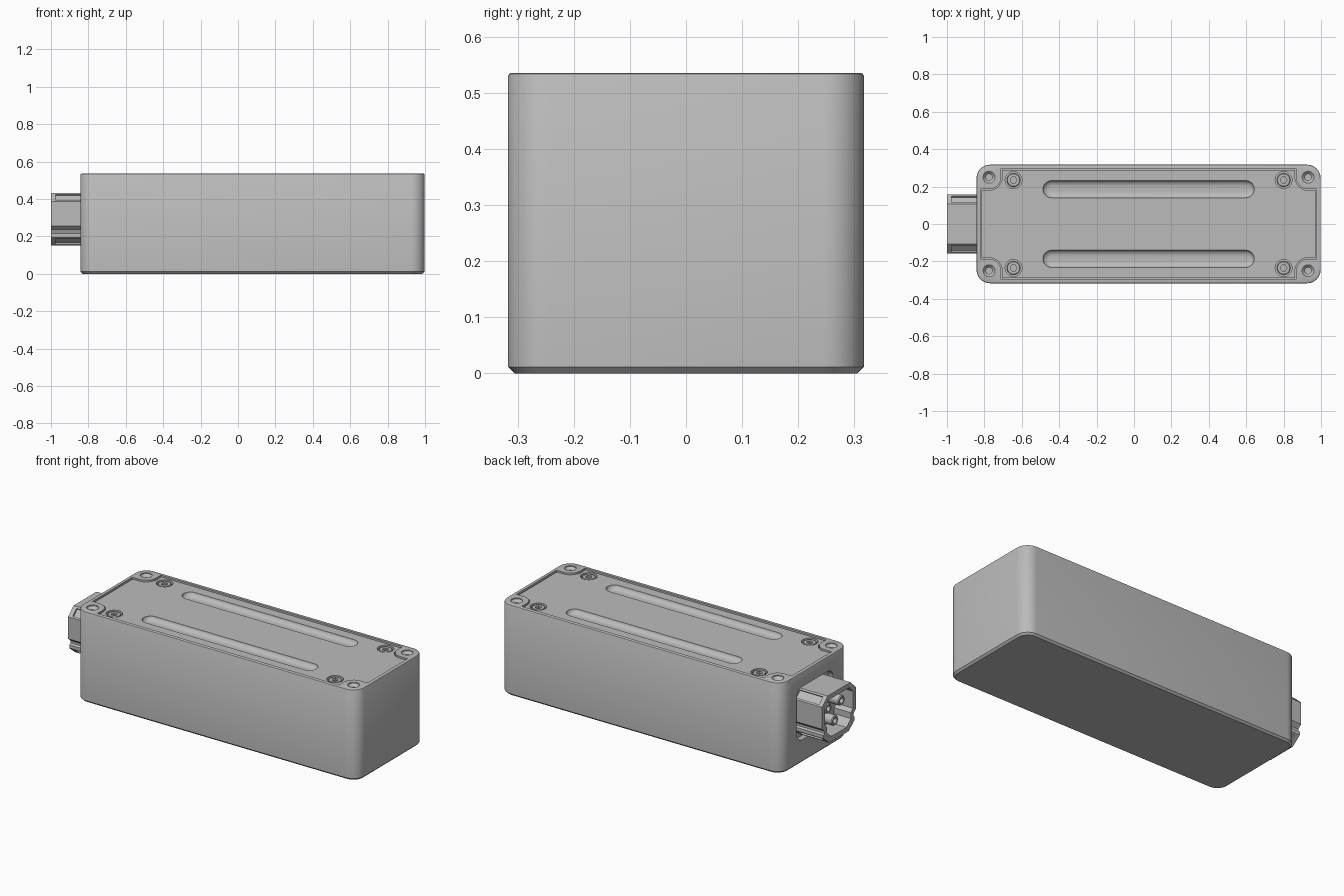
import bpy, bmesh
from math import sin, cos, pi, radians
from mathutils import Matrix

if "Cube" in bpy.data.objects:
    bpy.data.objects.remove(bpy.data.objects["Cube"], do_unlink=True)

grey = bpy.data.materials.new("plain_grey")
grey.use_nodes = True
GREY = (0.5, 0.5, 0.5, 1)
grey.diffuse_color = GREY
grey.node_tree.nodes["Principled BSDF"].inputs["Base Color"].default_value = GREY

CX, TOP, LID_TOP = 0.078, 0.535, 0.528
# Turns a profile drawn in (y, z) and stacked along x into world axes
SIDEWAYS = Matrix(((0, 0, 1, 0), (1, 0, 0, 0), (0, 1, 0, 0), (0, 0, 0, 1)))


def loft(name, rings, place=None):
    """Solid from rings of (points, height), lowest first."""
    bm = bmesh.new()
    rows = [[bm.verts.new((x, y, h)) for x, y in pts] for pts, h in rings]
    n = len(rows[0])
    for lower, upper in zip(rows, rows[1:]):
        for i in range(n):
            j = (i + 1) % n
            bm.faces.new((lower[i], lower[j], upper[j], upper[i]))
    bm.faces.new(rows[0][::-1])
    bm.faces.new(rows[-1])
    bmesh.ops.recalc_face_normals(bm, faces=bm.faces)
    mesh = bpy.data.meshes.new(name)
    bm.to_mesh(mesh)
    bm.free()
    mesh.materials.append(grey)
    if place:
        mesh.transform(place)
    ob = bpy.data.objects.new(name, mesh)
    bpy.context.collection.objects.link(ob)
    return ob


def arc(cx, cy, r, start, end, n=8):
    return [(cx + r * cos(radians(start + (end - start) * i / n)),
             cy + r * sin(radians(start + (end - start) * i / n))) for i in range(n + 1)]


def rounded(hx, hy, r, cx=0, cy=0, inset=0):
    pts = []
    for sx, sy, a in ((1, 1, 0), (-1, 1, 90), (-1, -1, 180), (1, -1, 270)):
        pts += arc(cx + sx * (hx - r), cy + sy * (hy - r), r - inset, a, a + 90)
    return pts


def circle(cx, cy, r):
    return arc(cx, cy, r, 0, 360, 32)[:-1]


def cut(target, cutters):
    bpy.ops.object.select_all(action='DESELECT')
    bpy.context.view_layer.objects.active = target
    target.select_set(True)
    for c in cutters:
        c.hide_render = True
        mod = target.modifiers.new("cut", 'BOOLEAN')
        mod.operation, mod.solver, mod.object = 'DIFFERENCE', 'EXACT', c
        bpy.ops.object.modifier_apply(modifier=mod.name)
        bpy.data.objects.remove(c, do_unlink=True)


def lid_outline(gap=0):
    """Rectangle with corners scooped out around the corner bolt holes."""
    hx, hy, r = 0.893 + gap, 0.29 + gap, 0.07 - gap
    bx, by = 0.853, 0.25
    pts = []
    for sx, sy, a, b in ((1, 1, 270, 180), (-1, 1, 0, -90),
                         (-1, -1, 90, 0), (1, -1, 180, 90)):
        scoop = arc(CX + sx * bx, sy * by, r, a, b)
        ends = [(CX + sx * hx, sy * (by - r)), (CX + sx * (bx - r), sy * hy)]
        if sx * sy < 0:
            ends.reverse()
        pts += [ends[0]] + scoop + [ends[1]]
    return pts


CORNERS = [(sx, sy) for sx in (-1, 1) for sy in (-1, 1)]

# Housing with chamfered foot and softened rim
housing = loft("housing", [(rounded(0.92, 0.317, 0.072, CX, 0, i), h) for i, h in
               ((0.011, 0), (0, 0.011), (0, TOP - 0.005), (0.002, TOP - 0.0015), (0.005, TOP))])
cutters = [loft("lid_pocket", [(lid_outline(0.006), 0.49), (lid_outline(0.006), 0.6)])]
for sx, sy in CORNERS:
    x, y = CX + sx * 0.853, sy * 0.25
    cutters.append(loft("bolt_hole", [(circle(x, y, r), h) for r, h in
                   ((0.017, 0.44), (0.017, 0.515), (0.032, 0.53), (0.032, 0.6))]))
port = rounded(0.172, 0.156, 0.055, 0, 0.293)
cutters.append(loft("port_hole", [(port, -0.9), (port, -0.81)], SIDEWAYS))
cut(housing, cutters)

# Lid with two scooped finger channels and four counterbores
lid = loft("lid", [(lid_outline(), 0.485), (lid_outline(), LID_TOP)])
cutters = []
for s in (-1, 1):
    rings = []
    for k in range(8, -1, -1):
        t = k / 8 * pi / 2
        rings.append((rounded(0.565, 0.046, 0.046, CX, s * 0.186, 0.034 * (1 - cos(t))),
                      LID_TOP - 0.025 * sin(t)))
    rings.append((rings[-1][0], 0.6))
    cutters.append(loft("channel", rings))
for sx, sy in CORNERS:
    bore = circle(CX + sx * 0.722, sy * 0.235, 0.045)
    cutters.append(loft("counterbore", [(bore, 0.51), (bore, 0.6)]))
cut(lid, cutters)

# Socket head lid screws
screws = []
for sx, sy in CORNERS:
    x, y = CX + sx * 0.722, sy * 0.235
    screw = loft("lid_screw", [(circle(x, y, r), h) for r, h in
                 ((0.036, 0.5), (0.036, 0.521), (0.033, 0.525))])
    hexagon = arc(x, y, 0.018, 0, 360, 6)[:-1]
    cut(screw, [loft("socket", [(hexagon, 0.512), (hexagon, 0.6)])])
    screws.append(screw)

# Connector shell: chamfered outline, stepped in near the bottom
half = [(0.09, 0.15), (0.146, 0.195), (0.146, 0.215), (0.135, 0.222),
        (0.135, 0.235), (0.157, 0.255), (0.157, 0.385), (0.107, 0.432)]
outline = half + [(-y, z) for y, z in reversed(half)]
shell = loft("connector_shell", [(outline, -1.0), (outline, -0.8)], SIDEWAYS)
cutters = []
# Shallow key slots on the four chamfers
for s in (-1, 1):
    for y, z, turn in ((0.132, 0.4085, -43), (0.118, 0.1725, 39)):
        a = radians(turn * s)
        slot = [(s * y + u * cos(a) - v * sin(a), z + u * sin(a) + v * cos(a))
                for u, v in ((-0.024, -0.01), (0.024, -0.01), (0.024, 0.01), (-0.024, 0.01))]
        cutters.append(loft("key_slot", [(slot, -0.975), (slot, -0.82)], SIDEWAYS))
# Socket cavity
half = [(0.07, 0.18), (0.112, 0.215), (0.112, 0.25), (0.13, 0.27), (0.13, 0.37), (0.095, 0.405)]
cavity = half + [(-y, z) for y, z in reversed(half)]
cutters.append(loft("cavity", [(cavity, -1.1), (cavity, -0.89)], SIDEWAYS))
cut(shell, cutters)

# Hollow contact sleeves inside the connector
sleeves = []
for y, z in ((-0.062, 0.335), (0.062, 0.335), (0, 0.24)):
    sleeve = loft("contact_sleeve", [(circle(y, z, r), x) for r, x in
                  ((0.026, -0.975), (0.03, -0.97), (0.03, -0.88))], SIDEWAYS)
    cut(sleeve, [loft("bore", [(circle(y, z, 0.016), -1.1), (circle(y, z, 0.016), -0.9)], SIDEWAYS)])
    sleeves.append(sleeve)

# Smooth curved surfaces, keep edges crisp
bpy.ops.object.select_all(action='DESELECT')
for ob in [housing, lid, shell] + screws + sleeves:
    ob.select_set(True)
bpy.context.view_layer.objects.active = housing
bpy.ops.object.shade_smooth_by_angle(angle=radians(30))
